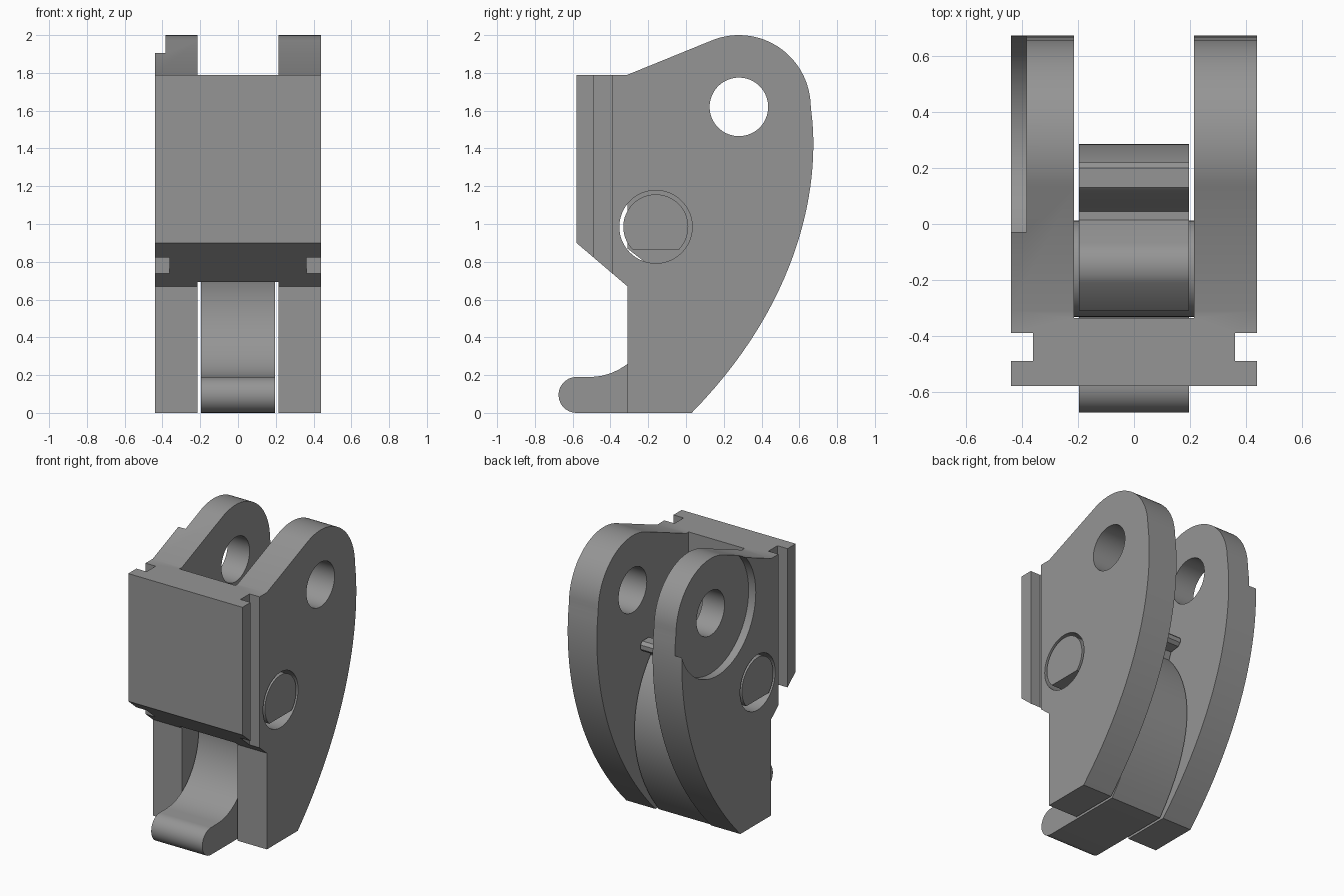
import bpy, bmesh, math
from mathutils import Vector
from mathutils.geometry import interpolate_bezier

if "Cube" in bpy.data.objects:
    bpy.data.objects.remove(bpy.data.objects["Cube"])

grey = bpy.data.materials.new("plain grey")
grey.diffuse_color = (0.3, 0.3, 0.3, 1)
grey.use_nodes = True
grey.node_tree.nodes["Principled BSDF"].inputs["Base Color"].default_value = grey.diffuse_color


def prism(name, pts, axis, lo, hi):
    """Extrude a 2D outline: axis 'x' takes (y, z) points, axis 'z' takes (x, y)."""
    bm = bmesh.new()
    place = (lambda p: (lo, p[0], p[1])) if axis == 'x' else (lambda p: (p[0], p[1], lo))
    face = bm.faces.new([bm.verts.new(place(p)) for p in pts])
    ext = bmesh.ops.extrude_face_region(bm, geom=[face])
    move = Vector((hi - lo, 0, 0)) if axis == 'x' else Vector((0, 0, hi - lo))
    bmesh.ops.translate(bm, vec=move, verts=[v for v in ext['geom'] if isinstance(v, bmesh.types.BMVert)])
    bmesh.ops.recalc_face_normals(bm, faces=bm.faces)
    me = bpy.data.meshes.new(name)
    bm.to_mesh(me)
    bm.free()
    me.materials.append(grey)
    ob = bpy.data.objects.new(name, me)
    bpy.context.collection.objects.link(ob)
    return ob


def select(ob):
    bpy.ops.object.select_all(action='DESELECT')
    ob.select_set(True)
    bpy.context.view_layer.objects.active = ob


def boolean(ob, cutter, op):
    select(ob)
    mod = ob.modifiers.new("cut", 'BOOLEAN')
    mod.object, mod.operation, mod.solver = cutter, op, 'EXACT'
    bpy.ops.object.modifier_apply(modifier=mod.name)
    bpy.data.objects.remove(cutter)


def smooth(ob):
    select(ob)
    bpy.ops.object.shade_smooth_by_angle(angle=math.radians(25))


def arc(cy, cz, r, a0, a1, n):
    return [(cy + r * math.cos(math.radians(a0 + (a1 - a0) * i / n)),
             cz + r * math.sin(math.radians(a0 + (a1 - a0) * i / n))) for i in range(n + 1)]


def circle(cy, cz, r, n=64):
    return arc(cy, cz, r, 0, 360, n)[:-1]


def bezier(a, b, c, d, n=16):
    return [(p[0], p[1]) for p in interpolate_bezier(
        *[Vector((q[0], q[1], 0)) for q in (a, b, c, d)], n)]


# Body: U-shaped plan with side grooves, trimmed to the side silhouette
half = [(0.44, 0.8), (0.44, -0.39), (0.362, -0.39), (0.362, -0.49), (0.44, -0.49), (0.44, -0.58)]
inner = [(-0.215, 0.8), (-0.215, -0.337), (0.215, -0.337), (0.215, 0.8)]
plan = half + [(-x, y) for x, y in reversed(half)] + inner
body = prism("body", plan, 'z', -0.1, 2.1)
side = [(-0.58, 0.9), (-0.58, 1.79), (-0.31, 1.79)]
side += arc(0.28, 1.62, 0.38, 113, 2, 28)
side += bezier((0.663, 1.6), (0.715, 1.2), (0.6, 0.58), (0.03, 0), 28)
side += [(-0.31, 0), (-0.31, 0.67)]
boolean(body, prism("silhouette", side, 'x', -0.6, 0.6), 'INTERSECT')

# Holes and the round recess on the left plate
boolean(body, prism("eye_cutter", circle(0.28, 1.62, 0.155), 'x', -0.6, 0.6), 'DIFFERENCE')
boolean(body, prism("pin_cutter", circle(-0.16, 0.985, 0.193), 'x', -0.6, 0.6), 'DIFFERENCE')
boolean(body, prism("recess_cutter", circle(0.28, 1.62, 0.42), 'x', -0.6, -0.385), 'DIFFERENCE')
smooth(body)

# Pivot pin with a flat underside
flat = math.degrees(math.asin(0.12 / 0.172))
pin = prism("pivot_pin", arc(-0.16, 0.985, 0.172, -flat, 180 + flat, 48), 'x', -0.44, 0.44)
smooth(pin)

# Lever: foot, concave front, hub, rear finger and bulging back
lever_side = arc(-0.58, 0.095, 0.095, 270, 90, 14)
lever_side += bezier((-0.5, 0.19), (-0.2, 0.2), (-0.06, 0.6), (-0.22, 0.8), 18)
lever_side += [(-0.31, 0.87), (-0.31, 1.11)]
lever_side += bezier((-0.21, 1.22), (-0.16, 1.25), (-0.1, 1.24), (-0.07, 1.2), 6)
lever_side += [(0.015, 1.08), (0.045, 1.08), (0.075, 1.13), (0.11, 1.22), (0.13, 1.24),
               (0.2, 1.24), (0.22, 1.22), (0.22, 1.19), (0.2, 1.17), (0.13, 1.16)]
lever_side += bezier((0.11, 1.11), (0.3, 0.9), (0.42, 0.5), (0.02, 0), 20)
lever = prism("lever", lever_side, 'x', -0.197, 0.197)
smooth(lever)
